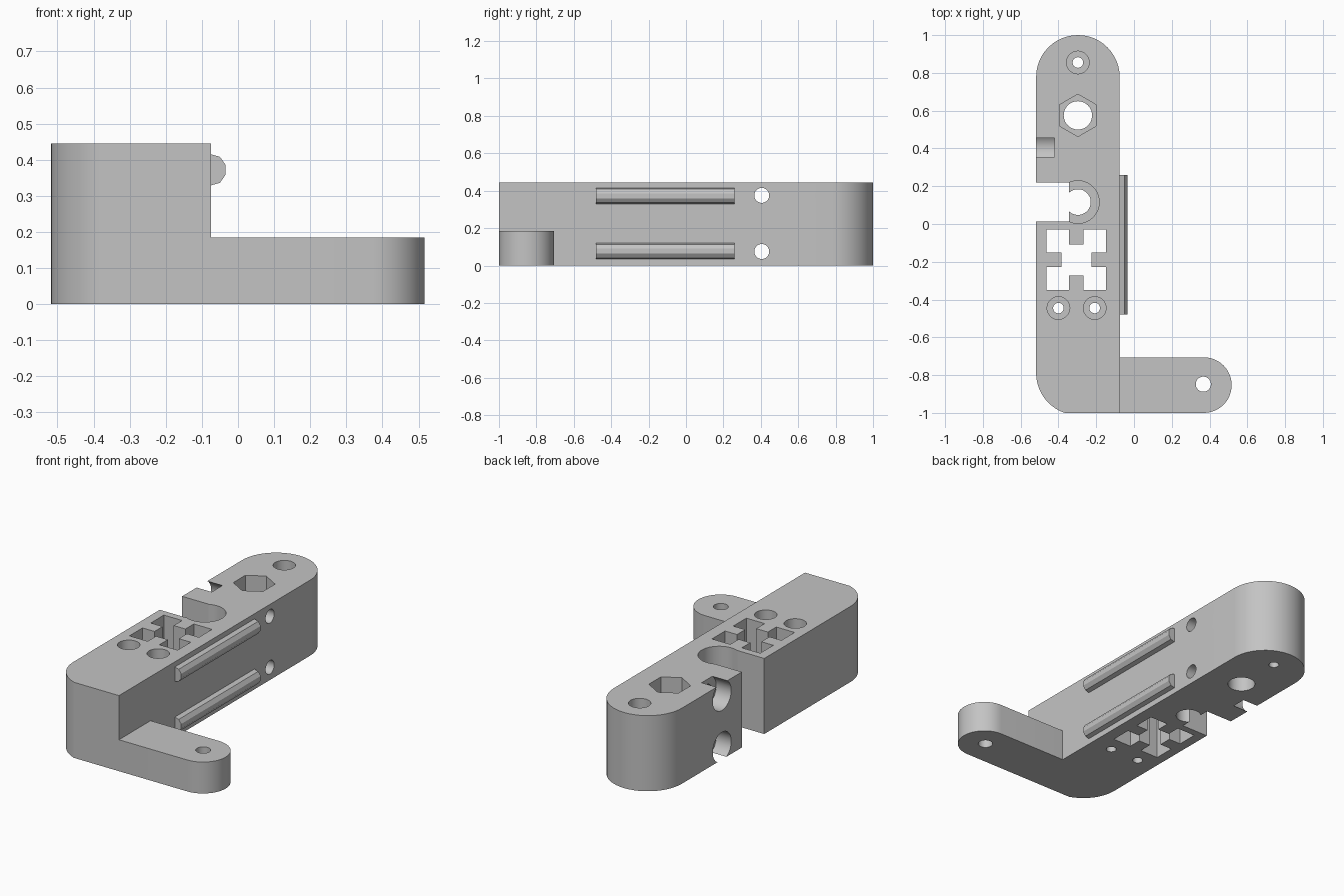
import bpy, bmesh
from math import sin, cos, pi, radians
from mathutils import Matrix

if "Cube" in bpy.data.objects:
    bpy.data.objects.remove(bpy.data.objects["Cube"])

grey = bpy.data.materials.new("plain grey")
grey.use_nodes = True
grey.diffuse_color = (0.55, 0.55, 0.55, 1)
grey.node_tree.nodes["Principled BSDF"].inputs["Base Color"].default_value = grey.diffuse_color

LEFT, RIGHT, TOP, MID = -0.517, -0.075, 0.445, -0.297
R = (RIGHT - LEFT) / 2


def arc(cx, cy, r, start, end, n=24):
    angles = [radians(start + (end - start) * i / n) for i in range(n + 1)]
    return [(cx + r * cos(a), cy + r * sin(a)) for a in angles]


def prism(name, outline, low, high, along_x=False):
    """Extrude an outline up z, or an outline in (y, z) along x."""
    bm = bmesh.new()
    point = (lambda a, b: (low, a, b)) if along_x else (lambda a, b: (a, b, low))
    face = bm.faces.new([bm.verts.new(point(*p)) for p in outline])
    grown = bmesh.ops.extrude_face_region(bm, geom=[face])["geom"]
    step = (high - low, 0, 0) if along_x else (0, 0, high - low)
    bmesh.ops.translate(bm, vec=step, verts=[g for g in grown if isinstance(g, bmesh.types.BMVert)])
    bmesh.ops.recalc_face_normals(bm, faces=bm.faces)
    mesh = bpy.data.meshes.new(name)
    bm.to_mesh(mesh)
    bm.free()
    mesh.materials.append(grey)
    obj = bpy.data.objects.new(name, mesh)
    bpy.context.collection.objects.link(obj)
    return obj


def box(name, x0, x1, y0, y1, low, high):
    return prism(name, [(x0, y0), (x1, y0), (x1, y1), (x0, y1)], low, high)


def rod(name, cx, cy, r, low, high, sides=40, along_x=False, turn=0):
    return prism(name, arc(cx, cy, r, turn, turn + 360, sides)[:-1], low, high, along_x)


def combine(target, other, operation):
    mod = target.modifiers.new(operation.lower(), "BOOLEAN")
    mod.operation, mod.solver, mod.object = operation, "EXACT", other
    bpy.context.view_layer.objects.active = target
    bpy.ops.object.modifier_apply(modifier=mod.name)
    bpy.data.objects.remove(other)


# Main block: round back end, one rounded front corner
corner = [p for p in arc(MID, -0.79, R, 180, 270) if p[1] > -1] + [(-0.37, -1)]
body = prism("bracket_body", arc(MID, 1 - R, R, 0, 180) + corner + [(RIGHT, -1)], 0, TOP)

# Low side arm with a round end
arm = prism("side_arm", [(-0.2, -0.706), (-0.2, -1)] + arc(0.37, -0.853, 0.147, -90, 90), 0, 0.185)
combine(body, arm, "UNION")

cutters = [rod("arm_hole", 0.367, -0.848, 0.04, -0.1, 0.3)]

# Counterbored screw holes
for x, y in [(MID, 0.855), (-0.4, -0.445), (-0.208, -0.445)]:
    cutters += [rod("screw_hole", x, y, 0.028, -0.1, 0.6),
                rod("screw_head_recess", x, y, 0.06, 0.2, 0.6)]

# Hexagonal nut pocket with a through hole
cutters += [rod("nut_hole", MID, 0.575, 0.075, -0.1, 0.6),
            rod("nut_pocket", MID, 0.575, 0.112, 0.2, 0.6, 6, turn=30)]

# Open side notch leading to a stepped round hole
cutters += [box("side_notch", -0.7, -0.345, 0.012, 0.22, -0.1, 0.6),
            rod("notch_hole", MID, 0.116, 0.068, -0.1, 0.6),
            rod("notch_recess", MID, 0.116, 0.113, 0.1, 0.6)]

# Cross holes through the block, widened on the left face
for z in (0.075, 0.375):
    cutters += [rod("cross_hole", 0.405, z, 0.04, -0.7, 0.1, along_x=True),
                rod("cross_hole_recess", 0.405, z, 0.086, -0.7, -0.42, along_x=True)]

# Square window with four inward tabs
HX, HY, TAB, DEEP = 0.157, 0.16, 0.038, 0.078
window = []
for sx, sy in [(1, 1), (-1, 1), (-1, -1), (1, -1)]:
    part = [(HX - DEEP, TAB), (HX, TAB), (HX, HY), (TAB, HY), (TAB, HY - DEEP)]
    if sx * sy < 0:
        part.reverse()
    window += [(-0.305 + sx * a, -0.19 + sy * b) for a, b in part]
cutters.append(prism("tabbed_window", window, -0.1, 0.6))

for cutter in cutters:
    combine(body, cutter, "DIFFERENCE")

# Two faceted rails on the right face
for name, z in [("lower_rail", 0.077), ("upper_rail", 0.372)]:
    profile = [(-0.085, -0.043), (RIGHT, -0.043), (-0.05, -0.036), (-0.034, -0.013),
               (-0.034, 0.013), (-0.05, 0.036), (RIGHT, 0.043), (-0.085, 0.043)]
    rail = prism(name, profile, 0, 0.74)
    # Lay the rail down along y
    rail.data.transform(Matrix.Translation((0, 0.26, z)) @ Matrix.Rotation(pi / 2, 4, "X"))

# Smooth the round walls, keep hard edges
bpy.ops.object.select_all(action="DESELECT")
body.select_set(True)
bpy.context.view_layer.objects.active = body
bpy.ops.object.shade_smooth_by_angle(angle=radians(25))
